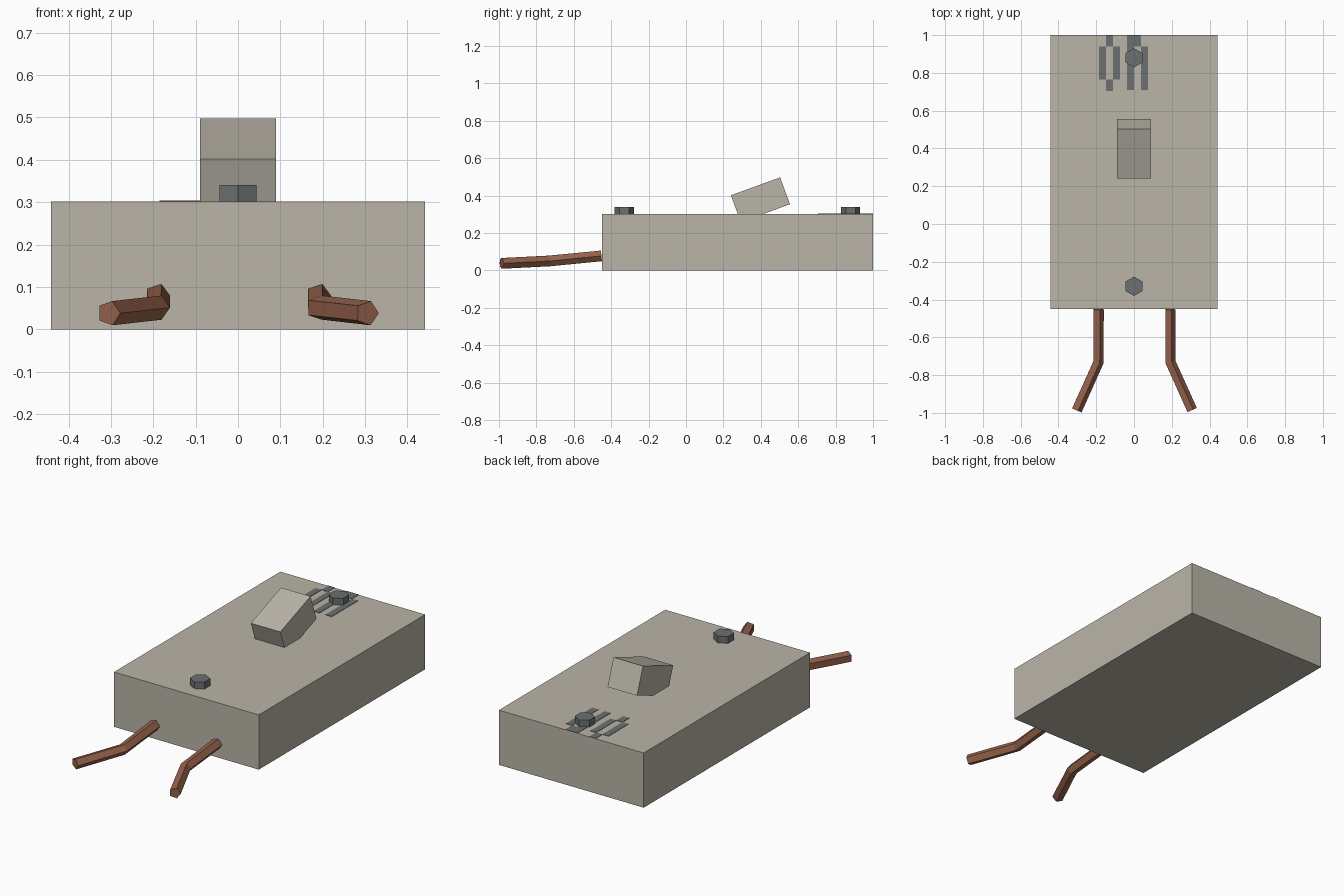
import bpy, bmesh, math
from mathutils import Vector, Matrix

if "Cube" in bpy.data.objects:
    bpy.data.objects.remove(bpy.data.objects["Cube"])


def material(name, rgb):
    m = bpy.data.materials.new(name)
    m.diffuse_color = (*rgb, 1)
    m.use_nodes = True
    m.node_tree.nodes["Principled BSDF"].inputs["Base Color"].default_value = m.diffuse_color
    return m


BEIGE = material("beige_casing", (0.49, 0.462, 0.392))
STEEL = material("dark_steel", (0.15, 0.162, 0.166))
COPPER = material("copper", (0.305, 0.122, 0.072))


def finish(name, bm, mat):
    bmesh.ops.recalc_face_normals(bm, faces=bm.faces)
    mesh = bpy.data.meshes.new(name)
    bm.to_mesh(mesh)
    bm.free()
    mesh.materials.append(mat)
    ob = bpy.data.objects.new(name, mesh)
    bpy.context.collection.objects.link(ob)
    return ob


def add_box(bm, lo, hi):
    lo, hi = Vector(lo), Vector(hi)
    mat = Matrix.Translation((lo + hi) / 2) @ Matrix.Diagonal((*(hi - lo), 1))
    bmesh.ops.create_cube(bm, size=1, matrix=mat)


# Casing
TOP = 0.302
bm = bmesh.new()
add_box(bm, (-0.442, -0.45, 0), (0.442, 1.0, TOP))
finish("casing", bm, BEIGE)

# Tilted switch lever
bm = bmesh.new()
add_box(bm, (-0.09, -0.14, -0.0765), (0.09, 0.14, 0.0765))
bm.transform(Matrix.Translation((0, 0.398, 0.378)) @ Matrix.Rotation(math.radians(20), 4, 'X'))
finish("switch_lever", bm, BEIGE)

# Hexagonal bolts, corners pointing along y
for name, y in (("front_bolt", -0.33), ("back_bolt", 0.88)):
    bm = bmesh.new()
    bmesh.ops.create_cone(bm, cap_ends=True, segments=6, radius1=0.051, radius2=0.051,
                          depth=0.05, matrix=Matrix.Translation((0, y, 0.315)))
    low = min(bm.verts, key=lambda v: abs(v.co.x)).co
    if abs(low.x) > 0.01:
        bmesh.ops.rotate(bm, verts=bm.verts, cent=(0, y, 0), matrix=Matrix.Rotation(math.pi / 6, 3, 'Z'))
    finish(name, bm, STEEL)

# Painted slot marks on the top: a loop on the left, a fork on the right
marks = [
    (-0.148, 0.94, -0.11, 1.0), (-0.185, 0.765, -0.148, 0.94),
    (-0.11, 0.765, -0.075, 0.94), (-0.148, 0.705, -0.11, 0.765),
    (-0.037, 0.94, 0.037, 1.0), (-0.037, 0.71, 0.0, 0.94),
    (0.037, 0.71, 0.075, 0.94),
]
bm = bmesh.new()
for x0, y0, x1, y1 in marks:
    add_box(bm, (x0, y0, TOP - 0.002), (x1, y1, TOP + 0.002))
finish("slot_marks", bm, STEEL)


# Bent five-sided wires
def wire(name, s):
    pts = [Vector(p) for p in ((s * 0.19, -0.452, 0.078), (s * 0.19, -0.73, 0.051),
                               (s * 0.305, -0.985, 0.038))]
    bm = bmesh.new()
    rings = []
    for i, p in enumerate(pts):
        a = (p - pts[i - 1]).normalized() if i else Vector()
        b = (pts[i + 1] - p).normalized() if i < 2 else Vector()
        t = (a + b).normalized()
        side = Vector((0, 0, 1)).cross(t).normalized()
        up = t.cross(side)
        rings.append([bm.verts.new(p + 0.03 * (side * math.cos(k * math.tau / 5)
                                               + up * math.sin(k * math.tau / 5))) for k in range(5)])
    for r0, r1 in zip(rings, rings[1:]):
        for k in range(5):
            bm.faces.new((r0[k], r0[(k + 1) % 5], r1[(k + 1) % 5], r1[k]))
    bm.faces.new(rings[0])
    bm.faces.new(rings[-1])
    finish(name, bm, COPPER)


wire("left_wire", -1)
wire("right_wire", 1)
